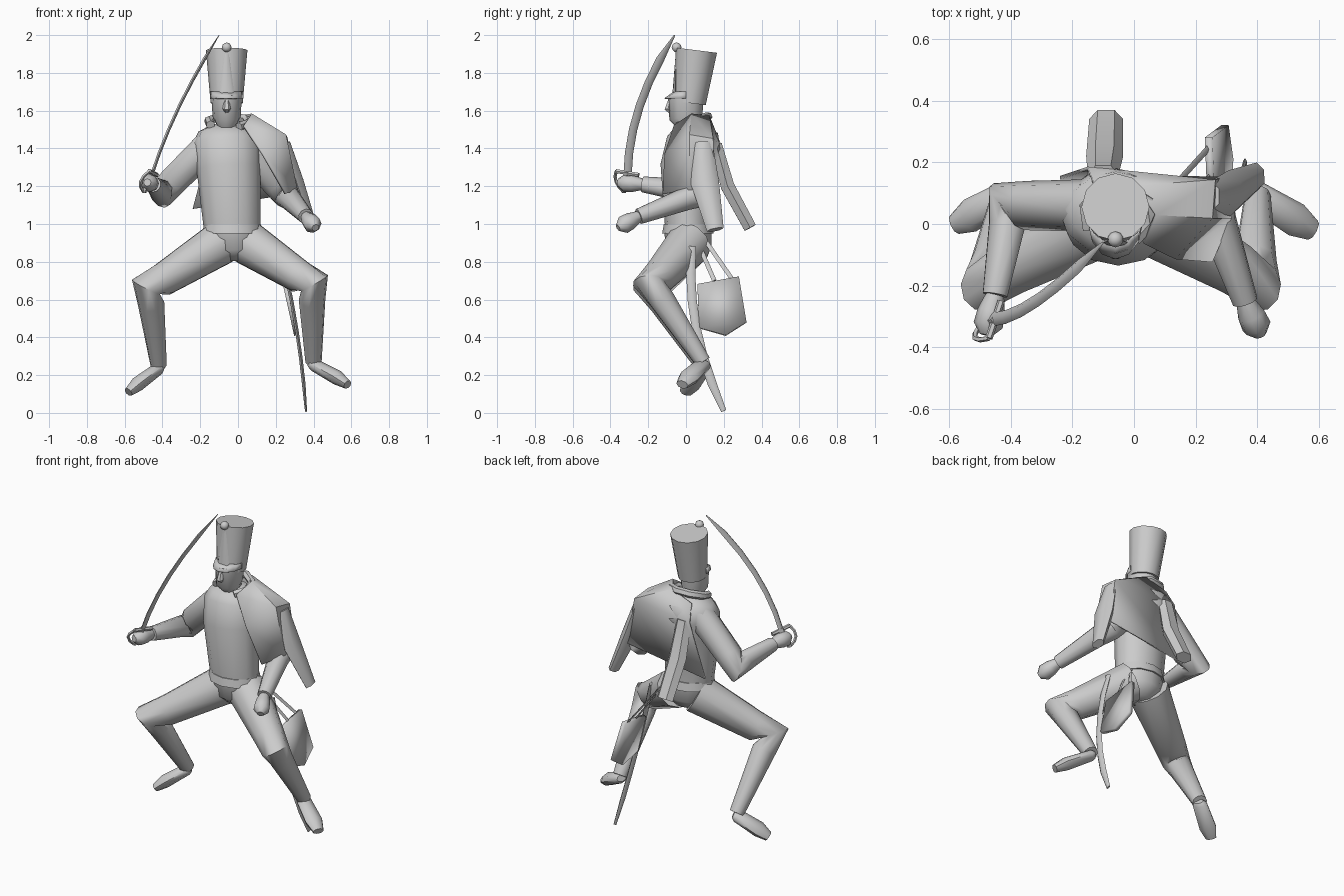
import bpy, bmesh, math
from mathutils import Vector

old_cube = bpy.data.objects.get("Cube")
if old_cube:
    bpy.data.objects.remove(old_cube)

grey = bpy.data.materials.new("plain_grey")
grey.use_nodes = True
shade = (0.6, 0.6, 0.6, 1)
grey.diffuse_color = shade
grey.node_tree.nodes["Principled BSDF"].inputs["Base Color"].default_value = shade

ACROSS, DEPTH, UP = Vector((1, 0, 0)), Vector((0, 1, 0)), Vector((0, 0, 1))


def finish(name, bm, thickness=None, angle=50):
    """Turn a bmesh into a smooth shaded object, thickened if it is a sheet."""
    bmesh.ops.recalc_face_normals(bm, faces=bm.faces)
    mesh = bpy.data.meshes.new(name)
    bm.to_mesh(mesh)
    bm.free()
    mesh.materials.append(grey)
    obj = bpy.data.objects.new(name, mesh)
    bpy.context.collection.objects.link(obj)
    bpy.ops.object.select_all(action="DESELECT")
    obj.select_set(True)
    bpy.context.view_layer.objects.active = obj
    bpy.ops.object.shade_smooth_by_angle(angle=math.radians(angle))
    if thickness:
        solidify = obj.modifiers.new("thickness", "SOLIDIFY")
        solidify.thickness = thickness
        solidify.offset = 0


def bridge(bm, rows, closed):
    """Fill quads between neighbouring rows of points."""
    rows = [[bm.verts.new(point) for point in row] for row in rows]
    count = len(rows[0])
    for low, high in zip(rows, rows[1:]):
        for i in range(count if closed else count - 1):
            j = (i + 1) % count
            bm.faces.new((low[i], low[j], high[j], high[i]))
    return rows


def sheet(name, rows, thickness):
    bm = bmesh.new()
    bridge(bm, rows, closed=False)
    finish(name, bm, thickness, angle=35)


def tube(name, path, sizes, wide=ACROSS, flat=1, sides=8):
    """Sweep an ellipse along a path, carrying its wide direction with it."""
    path = [Vector(point) for point in path]
    rings = []
    for i, (point, size) in enumerate(zip(path, sizes)):
        before = path[max(i - 1, 0)]
        after = path[min(i + 1, len(path) - 1)]
        along = Vector()
        for step in (point - before, after - point):
            along += step.normalized()
        along.normalize()
        wide = (wide - along * wide.dot(along)).normalized()
        thin = along.cross(wide) * flat
        turns = [math.tau * k / sides for k in range(sides)]
        rings.append([point + size * (wide * math.cos(t) + thin * math.sin(t)) for t in turns])
    bm = bmesh.new()
    rows = bridge(bm, rings, closed=True)
    bm.faces.new(rows[0])
    bm.faces.new(rows[-1])
    finish(name, bm)


def arc(start, end, bow, steps=6):
    """Points from start to end, pushed sideways by bow in the middle."""
    start, end, bow = Vector(start), Vector(end), Vector(bow)
    spots = [k / steps for k in range(steps + 1)]
    return [start.lerp(end, u) + bow * 4 * u * (1 - u) for u in spots]


def limb(name, top, joint, end, sizes, wide):
    """A bent arm or leg with a fuller elbow or knee."""
    top_size, joint_size, end_size = sizes
    bend = (joint - top).normalized() + (joint - end).normalized()
    path = [top, top.lerp(joint, 0.8), joint + bend * 0.02, joint.lerp(end, 0.2), end]
    tube(name, path, [top_size, joint_size * 1.1, joint_size, joint_size * 0.85, end_size],
         wide, sides=10)


# Jacket, hem and hips
tube("jacket", [(-0.03, 0.01, 0.97), (-0.05, 0, 1.3), (-0.06, 0.04, 1.43),
                (-0.06, 0.05, 1.49), (-0.06, 0.05, 1.53)],
     [0.15, 0.17, 0.18, 0.15, 0.07], flat=0.8, sides=12)
tube("jacket_hem", [(-0.03, 0.01, 0.95), (-0.03, 0.01, 1)], [0.16, 0.15], flat=0.85, sides=12)
tube("hips", [(-0.02, 0.02, 0.81), (-0.02, 0.015, 0.87), (-0.03, 0.01, 0.98)],
     [0.07, 0.14, 0.15], flat=0.85, sides=12)

# Head, nose, hat with front plate, visor and pompom
tube("head", [(-0.06, 0.04, 1.47), (-0.06, 0.02, 1.53), (-0.06, 0, 1.57), (-0.06, 0, 1.68)],
     [0.05, 0.055, 0.075, 0.08], flat=1.2, sides=12)
tube("nose", [(-0.06, -0.08, 1.67), (-0.06, -0.095, 1.61), (-0.06, -0.08, 1.59)],
     [0.01, 0.022, 0.01], sides=6)
tube("hat", [(-0.06, 0.02, 1.64), (-0.06, 0.055, 1.92)], [0.085, 0.11], sides=12)
tube("hat_front_plate", [(-0.06, -0.05, 1.92), (-0.06, -0.06, 1.69)], [0.01, 0.04], flat=0.3)
rim = [math.pi * (1 + k / 6) for k in range(7)]
sheet("visor", [[(-0.06 + 0.085 * math.cos(t), reach * math.sin(t), height) for t in rim]
                for reach, height in ((0.06, 1.7), (0.112, 1.665))], 0.006)
bm = bmesh.new()
bmesh.ops.create_icosphere(bm, subdivisions=2, radius=0.026)
bmesh.ops.translate(bm, verts=bm.verts, vec=(-0.06, -0.05, 1.935))
finish("pompom", bm)

# Arms and hands, each posed by its shoulder, elbow, wrist and knuckles
poses = {"right": ((-0.14, 0.06, 1.43), (-0.4, 0.06, 1.17), (-0.45, -0.23, 1.21), (-0.48, -0.36, 1.22)),
         "left": ((0.03, 0.06, 1.42), (0.25, 0.07, 1.16), (0.36, -0.25, 1.04), (0.41, -0.36, 0.98))}
for side, pose in poses.items():
    shoulder, elbow, wrist, knuckles = (Vector(point) for point in pose)
    limb(side + "_arm", shoulder, elbow, wrist, (0.085, 0.073, 0.042), DEPTH)
    palm = wrist.lerp(knuckles, 0.4)
    tube(side + "_hand", [wrist, palm, wrist.lerp(knuckles, 0.75), knuckles],
         [0.03, 0.045, 0.048, 0.02])

# Legs and boots, mirrored with a slight lean
for side, sign in (("right", -1), ("left", 1)):
    lift = 0.01 * sign
    hip = Vector((0.07 * sign - 0.02, 0.02, 0.9))
    knee = Vector((0.43 * sign - 0.04, -0.18, 0.67 + lift))
    ankle = Vector((0.41 * sign - 0.01, 0.09, 0.26 + lift))
    toe = Vector((0.58 * sign, -0.01 - lift, 0.13 + lift * 2))
    limb(side + "_leg", hip, knee, ankle, (0.122, 0.083, 0.043), DEPTH)
    heel = ankle.lerp(toe, -0.1) - UP * 0.02
    instep = ankle - UP * 0.015
    tube(side + "_boot", [heel, instep, ankle.lerp(toe, 0.7), toe],
         [0.03, 0.048, 0.056, 0.035], DEPTH, flat=0.7)

# Short cloak over the left shoulder, rolled collar and empty sleeves
sheet("cloak", [
    [(0.03, -0.06, 1.52), (0.07, 0.03, 1.58), (0.01, 0.12, 1.57), (-0.13, 0.13, 1.52)],
    [(0.13, -0.11, 1.37), (0.25, 0.02, 1.47), (0.26, 0.14, 1.45), (-0.15, 0.18, 1.42)],
    [(0.25, -0.12, 1.16), (0.31, 0.02, 1.18), (0.3, 0.15, 1.16), (-0.24, 0.15, 1.08)]], 0.012)
turns = [math.radians(angle) for angle in range(-60, 220, 45)]
tube("cloak_collar", [(-0.05 + 0.11 * math.cos(t), 0.03 + 0.09 * math.sin(t),
                       1.54 + 0.03 * math.sin(t)) for t in turns],
     [0.024] * len(turns), UP, sides=6)
tube("cloak_left_sleeve", [(0.25, 0.09, 1.43), (0.31, 0.1, 1.22), (0.4, 0.155, 0.97)],
     [0.05, 0.075, 0.045], DEPTH, flat=0.6, sides=6)
tube("cloak_back_sleeve", arc((-0.1, 0.16, 1.42), (-0.09, 0.34, 0.98), (0, -0.03, 0), steps=2),
     [0.05, 0.06, 0.055], flat=0.7, sides=6)

# Raised sabre with hilt and guard
tube("sabre_blade", arc((-0.46, -0.31, 1.25), (-0.1, -0.06, 2), (-0.03, -0.06, 0)),
     [0.022] * 6 + [0.004], DEPTH, flat=0.45, sides=6)
tube("sabre_grip", [(-0.45, -0.31, 1.28), (-0.5, -0.33, 1.17)], [0.015] * 2, sides=6)
tube("sabre_crossbar", [(-0.43, -0.25, 1.26), (-0.47, -0.37, 1.28)], [0.012] * 2, sides=6)
tube("sabre_guard", arc((-0.47, -0.37, 1.28), (-0.5, -0.33, 1.17), (-0.03, -0.02, 0), steps=4),
     [0.009] * 5, sides=5)

# Scabbard, pouch and its two straps
tube("scabbard", arc((0.22, 0.03, 0.88), (0.36, 0.2, 0.01), (0.02, -0.06, 0)),
     [0.024] * 6 + [0.014], DEPTH, flat=0.45, sides=6)
outline = [(0.06, 0.68), (0.28, 0.72), (0.32, 0.48), (0.21, 0.41), (0.07, 0.45)]
bm = bmesh.new()
bm.faces.new([bm.verts.new((0.4 - height * 0.22, depth, height)) for depth, height in outline])
finish("pouch", bm, thickness=0.025)
for place, start, end in (("front", 0.05, 0.15), ("rear", 0.09, 0.25)):
    tube(place + "_pouch_strap", [(0.1, start, 0.93), (0.245, end, 0.7)], [0.012] * 2,
         DEPTH, flat=0.4, sides=4)
